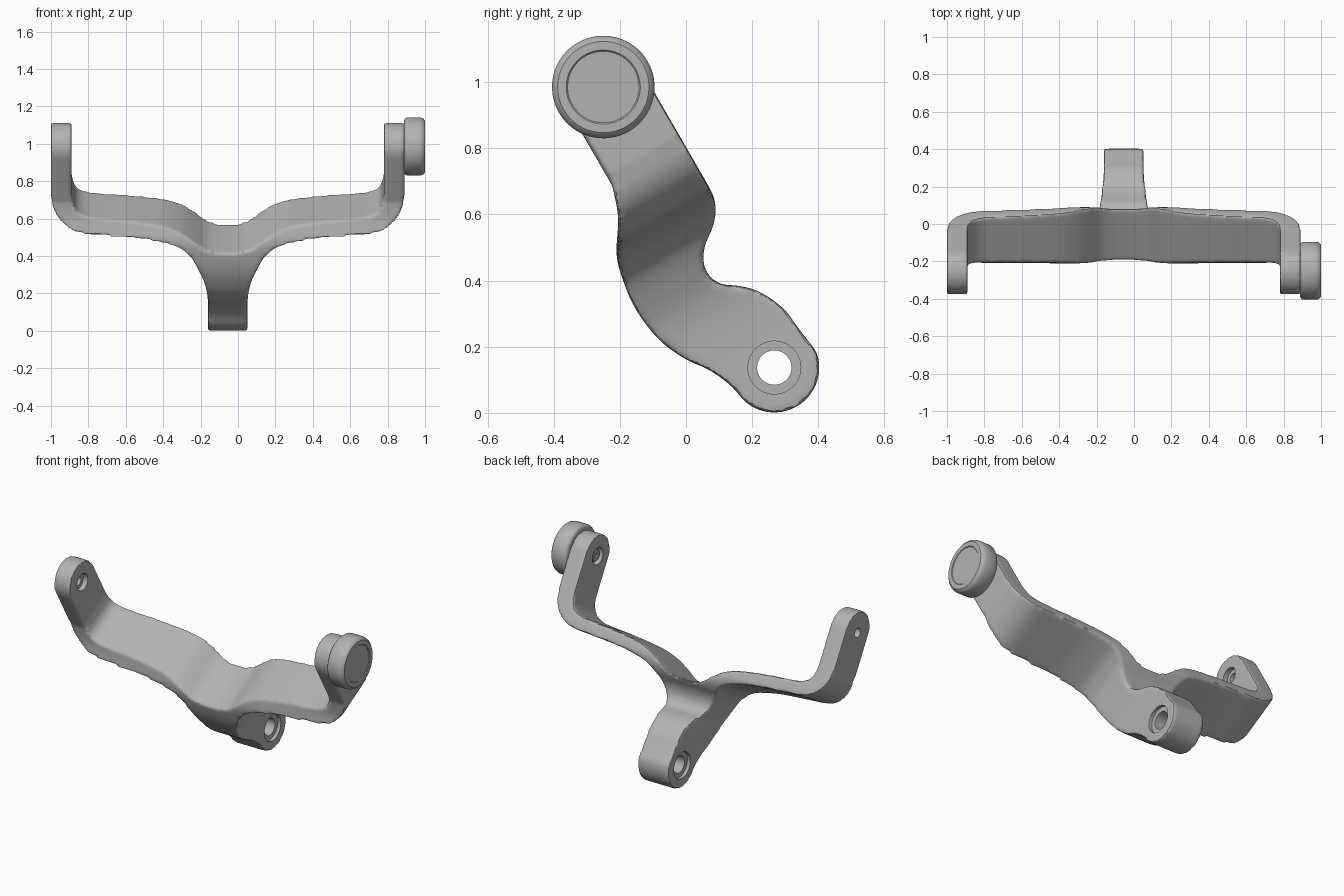
import bpy, bmesh, math
from mathutils import Vector

if "Cube" in bpy.data.objects:
    bpy.data.objects.remove(bpy.data.objects["Cube"], do_unlink=True)

TILT = math.radians(30)      # arms lean forward; parts are built upright, then tilted
MID = -0.055                 # symmetry plane of the yoke


def make_material(name, colour):
    mat = bpy.data.materials.new(name)
    mat.use_nodes = True
    mat.diffuse_color = colour
    mat.node_tree.nodes["Principled BSDF"].inputs["Base Color"].default_value = colour
    return mat


GREY = make_material("light grey", (0.45, 0.45, 0.45, 1))


def local(y, z):
    """Turn a side position into tilted (depth, height)."""
    c, s = math.cos(TILT), math.sin(TILT)
    return Vector((c * y + s * z, c * z - s * y))


def smooth_path(points, steps=6):
    """Rounded path through the points."""
    p = [Vector(q) for q in points]
    p = [p[0] * 2 - p[1]] + p + [p[-1] * 2 - p[-2]]
    out = []
    for a, b, c, d in zip(p, p[1:], p[2:], p[3:]):
        for i in range(steps):
            t = i / steps
            out.append(0.5 * (2 * b + (c - a) * t + (2 * a - 5 * b + 4 * c - d) * t * t
                              + (3 * b - a - 3 * c + d) * t ** 3))
    return out + [p[-2]]


def arc(centre, radius, start, end, steps=24):
    angles = [math.radians(start + (end - start) * i / steps) for i in range(steps + 1)]
    return [centre + radius * Vector((math.cos(a), math.sin(a))) for a in angles]


def finish(name, bm):
    bmesh.ops.remove_doubles(bm, verts=bm.verts, dist=1e-5)
    bmesh.ops.recalc_face_normals(bm, faces=bm.faces)
    mesh = bpy.data.meshes.new(name)
    bm.to_mesh(mesh)
    bm.free()
    mesh.materials.append(GREY)
    obj = bpy.data.objects.new(name, mesh)
    obj.rotation_euler.x = TILT
    bpy.context.collection.objects.link(obj)
    return obj


def prism(name, outline, low, high, across):
    """Extrude an outline along x (across) or along depth."""
    bm = bmesh.new()
    place = (lambda p, e: (e, p[0], p[1])) if across else (lambda p, e: (p[0], e, p[1]))
    face = bm.faces.new([bm.verts.new(place(p, low)) for p in outline])
    new = bmesh.ops.extrude_face_region(bm, geom=[face])["geom"]
    move = Vector(place((0, 0), high - low))
    bmesh.ops.translate(bm, vec=move, verts=[v for v in new if isinstance(v, bmesh.types.BMVert)])
    return finish(name, bm)


def lathe(name, profile, centre):
    """Turn an (x, radius) profile around an axis along x."""
    bm = bmesh.new()
    verts = [bm.verts.new((x, centre[0], centre[1] + r)) for x, r in profile]
    edges = [bm.edges.new(pair) for pair in zip(verts, verts[1:])]
    bmesh.ops.spin(bm, geom=verts + edges, cent=(0, *centre), axis=(1, 0, 0),
                   angle=math.tau, steps=64)
    return finish(name, bm)


def activate(obj):
    bpy.ops.object.select_all(action="DESELECT")
    obj.select_set(True)
    bpy.context.view_layer.objects.active = obj


def apply_modifier(obj, kind, **settings):
    activate(obj)
    mod = obj.modifiers.new(kind.lower(), kind)
    for key, value in settings.items():
        setattr(mod, key, value)
    bpy.ops.object.modifier_apply(modifier=mod.name)


def cut(obj, other, operation="DIFFERENCE"):
    other.hide_render = True
    apply_modifier(obj, "BOOLEAN", operation=operation, object=other, solver="EXACT")
    bpy.data.objects.remove(other, do_unlink=True)


arm_pivot = local(-0.25, 0.985)
stem_pivot = local(0.267, 0.137)

# Side outline: arm tip, rear edge, stem boss, front edge
rear = [(0.06, 0.70), (0.083, 0.655), (0.09, 0.61), (0.08, 0.56), (0.057, 0.505), (0.053, 0.455),
        (0.07, 0.415), (0.105, 0.39), (0.15, 0.385), (0.2, 0.375), (0.25, 0.35), (0.3, 0.31),
        (0.335, 0.262), (0.383, 0.2)]
front = [(0.165, 0.05), (0.13, 0.087), (0.07, 0.13), (0, 0.162), (-0.08, 0.22), (-0.15, 0.31),
         (-0.19, 0.4), (-0.21, 0.48), (-0.205, 0.59), (-0.222, 0.685)]
side = (arc(arm_pivot, 0.126, 180, 0)
        + smooth_path([local(*p) for p in rear])
        + arc(stem_pivot, 0.136, -8, -162)
        + smooth_path([local(*p) for p in front]))

# Half of the yoke outline: inner dip and corner, then outer corner down to the stem
inner = smooth_path([(0, 0.454), (0.06, 0.458), (0.12, 0.474), (0.19, 0.52), (0.25, 0.554),
                     (0.345, 0.585), (0.54, 0.61), (0.7, 0.622), (0.775, 0.638), (0.815, 0.67),
                     (0.835, 0.74)])
outer = smooth_path([(0.945, 0.74), (0.932, 0.67), (0.9, 0.615), (0.84, 0.57), (0.77, 0.55),
                     (0.645, 0.541), (0.445, 0.525), (0.295, 0.495), (0.235, 0.463),
                     (0.195, 0.425), (0.155, 0.35), (0.125, 0.27), (0.11, 0.18), (0.105, 0.08)])
half = inner + [Vector((0.835, 1.3)), Vector((0.945, 1.3))] + outer + [Vector((0.105, -0.4))]
outline = [(MID + p.x, p.y) for p in half] + [(MID - p.x, p.y) for p in reversed(half[1:])]

# Yoke body with softened edges
yoke = prism("yoke_bracket", outline, -0.6, 1.0, False)
cut(yoke, prism("side_cutter", side, -1.2, 1.2, True), "INTERSECT")
apply_modifier(yoke, "REMESH", mode="VOXEL", voxel_size=0.01)
apply_modifier(yoke, "SMOOTH", factor=0.5, iterations=8)

# Pivot holes and their recesses: centre, radius, start, end
for centre, radius, low, high in [
        (stem_pivot, 0.052, -0.3, 0.2), (stem_pivot, 0.08, 0.03, 0.2),
        (stem_pivot, 0.08, -0.3, -0.14), (arm_pivot, 0.028, -1.1, -0.8),
        (arm_pivot, 0.052, -0.92, -0.8), (arm_pivot, 0.052, 0.7, 0.81)]:
    cut(yoke, prism("hole_cutter", arc(centre, radius, 0, 352.5, 47), low, high, True))

# Round knob on the left arm
knob = lathe("clamp_knob", [(0.87, 0), (0.87, 0.11), (0.888, 0.11), (0.888, 0.138), (0.892, 0.148),
                            (0.902, 0.155), (0.975, 0.155), (0.99, 0.15), (1.0, 0.138),
                            (1.0, 0.112), (0.996, 0.108), (0.996, 0)], arm_pivot)

# Bolt end seated in the left arm recess
bolt = lathe("bolt_end", [(0.815, 0), (0.797, 0), (0.797, 0.014), (0.789, 0.016), (0.789, 0.032),
                          (0.793, 0.036), (0.815, 0.036)], arm_pivot)

for part in (yoke, knob, bolt):
    activate(part)
    bpy.ops.object.shade_smooth_by_angle(angle=math.radians(35))
